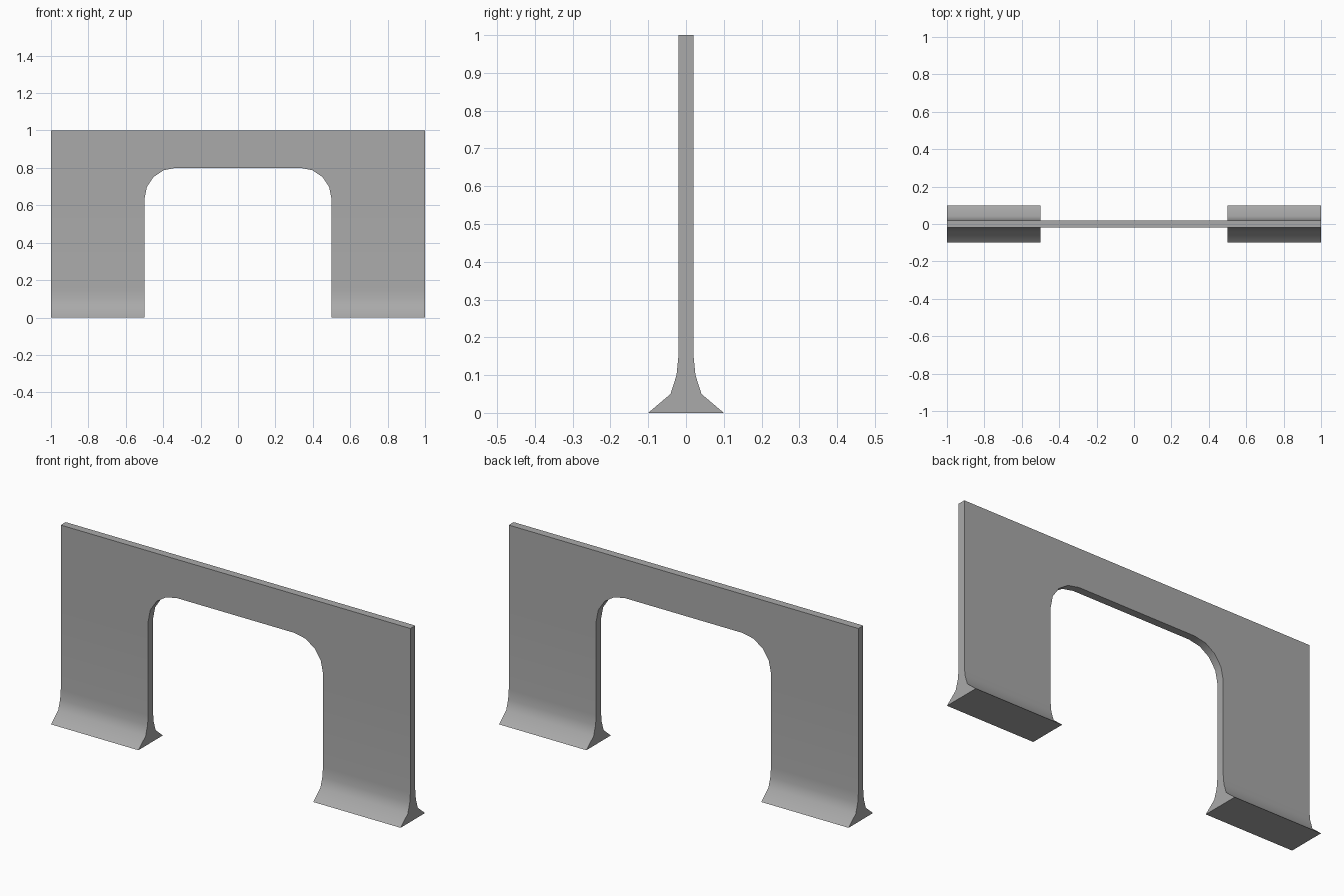
import bpy, bmesh, math

cube = bpy.data.objects.get("Cube")
if cube:
    bpy.data.objects.remove(cube, do_unlink=True)

INNER, OUTER, SOFFIT, TOP = 0.5, 1.0, 0.8, 1.0
HALF, RADIUS, STEPS = 0.02, 0.165, 4

# One grey material
grey = bpy.data.materials.new("plain grey")
grey.use_nodes = True
colour = (0.4, 0.4, 0.4, 1)
grey.diffuse_color = colour
grey.node_tree.nodes["Principled BSDF"].inputs["Base Color"].default_value = colour

# Levels up one leg: height, inner x, half depth (flared foot, straight leg)
levels = [(0, INNER, 0.1), (0.05, INNER, 0.041), (0.1, INNER, 0.025), (0.15, INNER, HALF)]
# Rounded corner of the opening
for i in range(STEPS + 1):
    a = math.radians(90) * i / STEPS
    levels.append((SOFFIT - RADIUS + RADIUS * math.sin(a),
                   INNER - RADIUS + RADIUS * math.cos(a), HALF))

bm = bmesh.new()


def section(z, inner, depth):
    """Half section of the leg: outer back, outer front, inner front, inner back."""
    return [bm.verts.new(p) for p in
            ((OUTER, 0, z), (OUTER, -depth, z), (inner, -depth, z), (inner, 0, z))]


# Leg quarter
rows = [section(*level) for level in levels]
for low, high in zip(rows, rows[1:]):
    for i in range(3):
        bm.faces.new((low[i], low[i + 1], high[i + 1], high[i]))
bm.faces.new(rows[0])

# Beam quarter over the opening
ob, of, nf, nb = rows[-1]
mid_b, mid_f = bm.verts.new((0, 0, SOFFIT)), bm.verts.new((0, -HALF, SOFFIT))
tob, tof, tnf, tnb = section(TOP, 0, HALF)
bm.faces.new((of, nf, mid_f, tnf, tof))
bm.faces.new((nf, nb, mid_b, mid_f))
bm.faces.new((ob, of, tof, tob))
bm.faces.new((tob, tof, tnf, tnb))

# Face outward: away from a point inside the quarter's solid
bmesh.ops.recalc_face_normals(bm, faces=bm.faces)
bm.faces.ensure_lookup_table()
if any(f.normal.z < -0.9 and f.calc_center_median().z > 0.9 for f in bm.faces):
    bmesh.ops.reverse_faces(bm, faces=bm.faces)

mesh = bpy.data.meshes.new("arch_panel")
bm.to_mesh(mesh)
bm.free()
mesh.materials.append(grey)
arch = bpy.data.objects.new("arch_panel", mesh)
bpy.context.collection.objects.link(arch)

# Smooth foot and corner, sharp edges elsewhere
for o in bpy.context.selected_objects:
    o.select_set(False)
arch.select_set(True)
bpy.context.view_layer.objects.active = arch
bpy.ops.object.shade_smooth_by_angle(angle=math.radians(40))

# Mirror to the other leg and the back
mirror = arch.modifiers.new("mirror", 'MIRROR')
mirror.use_axis = (True, True, False)
